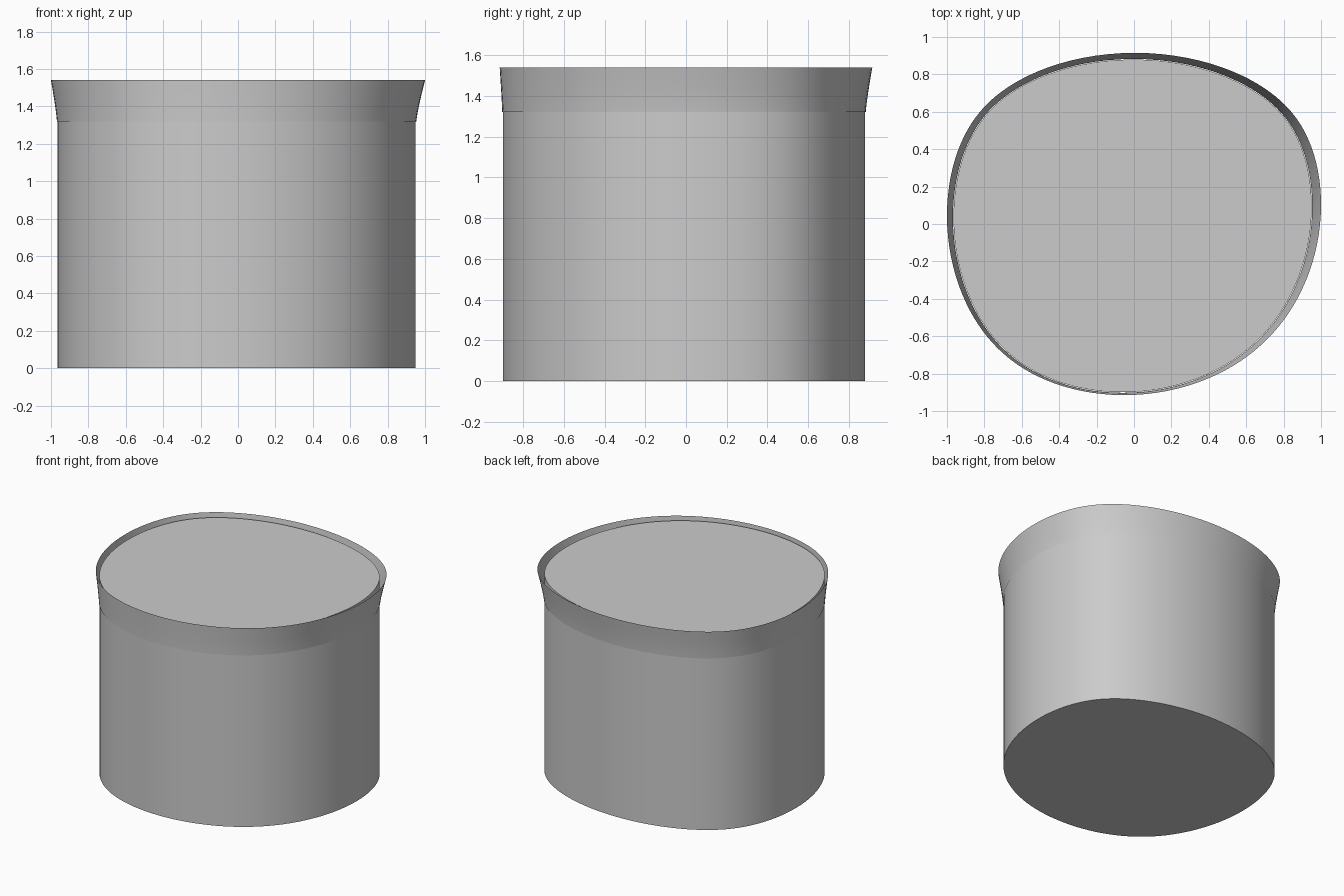
import bpy
import bmesh
import math
from math import cos, sin

old = bpy.data.objects.get("Cube")
if old:
    bpy.data.objects.remove(old, do_unlink=True)

# One plain grey for everything
grey = bpy.data.materials.new("plain grey")
grey.use_nodes = True
grey.diffuse_color = (0.6, 0.6, 0.6, 1)
bsdf = next(n for n in grey.node_tree.nodes if n.type == "BSDF_PRINCIPLED")
bsdf.inputs["Base Color"].default_value = (0.6, 0.6, 0.6, 1)

SIDES = 128


# Distance from the axis to the tangent line facing each direction
def rim_reach(a):
    return (.973 - .006 * cos(a) + .0186 * sin(a) + .0425 * cos(2 * a) + .0145 * sin(2 * a)
            + .006 * cos(3 * a) + .0186 * sin(3 * a) - .0155 * cos(4 * a))


def body_reach(a):
    return rim_reach(a) - .034 - .0075 * cos(a) - .01 * sin(a) - .0085 * cos(2 * a)


def ring(reach):
    """Smooth convex outline that touches the tangent lines given by reach."""
    points = []
    step = .001
    for i in range(SIDES):
        a = 2 * math.pi * i / SIDES
        r = reach(a)
        slide = (reach(a + step) - reach(a - step)) / (2 * step)
        points.append((r * cos(a) - slide * sin(a), r * sin(a) + slide * cos(a)))
    return points


def loft(name, layers, capped):
    """Skin a stack of (ring, height) layers."""
    bm = bmesh.new()
    rows = [[bm.verts.new((x, y, z)) for x, y in points] for points, z in layers]
    for low, high in zip(rows, rows[1:]):
        for i in range(SIDES):
            j = (i + 1) % SIDES
            bm.faces.new((low[i], low[j], high[j], high[i]))
    if capped:
        bm.faces.new(rows[-1])
        bm.faces.new(rows[0][::-1])
    mesh = bpy.data.meshes.new(name)
    bm.to_mesh(mesh)
    bm.free()
    obj = bpy.data.objects.new(name, mesh)
    bpy.context.collection.objects.link(obj)
    mesh.materials.append(grey)
    bpy.ops.object.select_all(action="DESELECT")
    obj.select_set(True)
    bpy.context.view_layer.objects.active = obj
    bpy.ops.object.shade_smooth_by_angle(angle=math.radians(30))


# Solid straight-sided body with flat top and bottom
body_ring = ring(body_reach)
loft("body", [(body_ring, 0), (body_ring, 1.515)], True)

# Thin open collar flaring out around the top of the body
BANDS = 5
collar = []
for k in range(BANDS + 1):
    t = k / BANDS
    flare = t ** 1.2
    collar.append((ring(lambda a: (1 - flare) * (body_reach(a) + .003) + flare * rim_reach(a)),
                   1.32 + .22 * t))
loft("flared_collar", collar, False)
